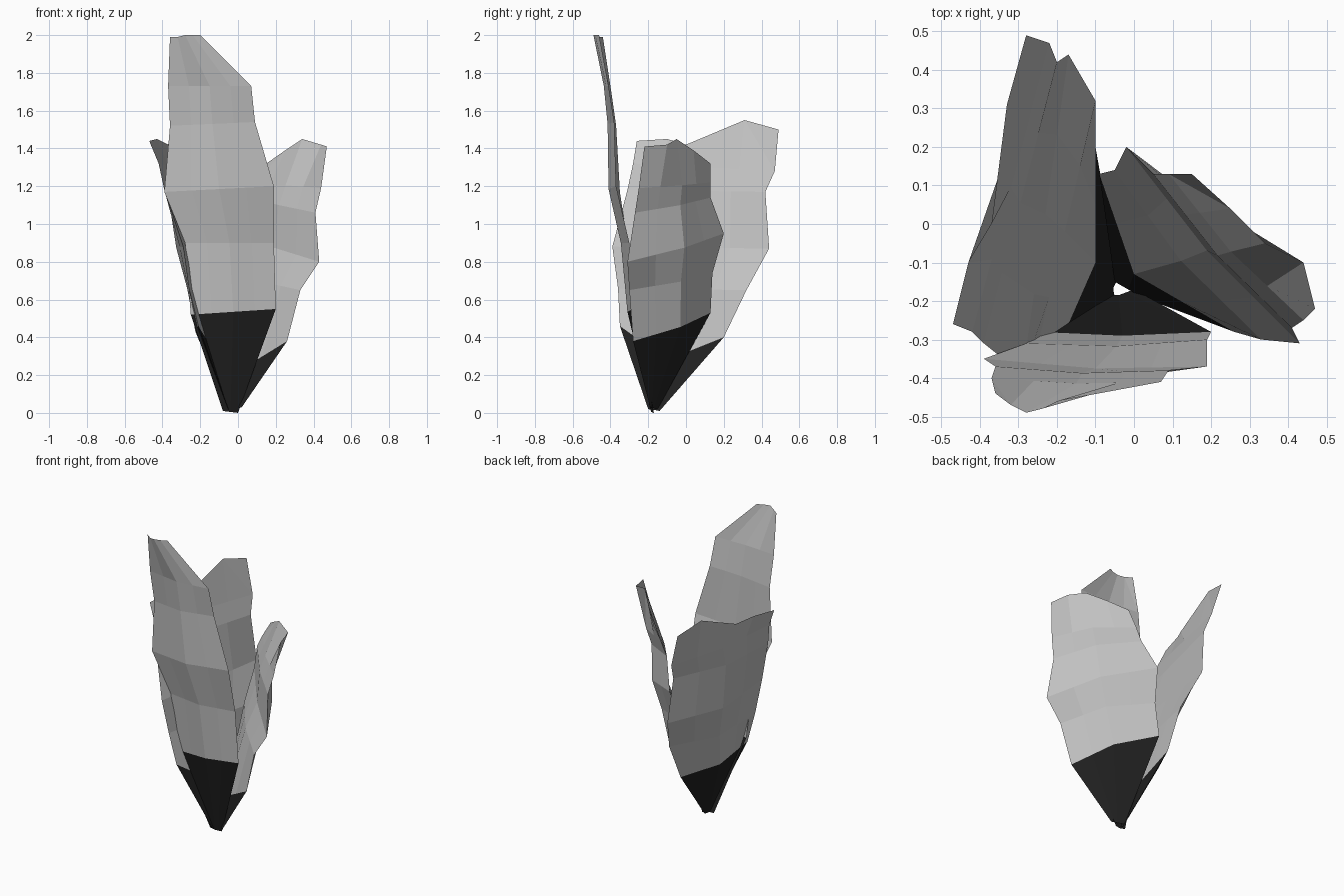
import bpy
import bmesh
from mathutils import Vector

default_cube = bpy.data.objects.get("Cube")
if default_cube:
    bpy.data.objects.remove(default_cube, do_unlink=True)


def make_material(name, value):
    material = bpy.data.materials.new(name)
    material.use_nodes = True
    colour = (value, value, value, 1)
    material.diffuse_color = colour
    for node in material.node_tree.nodes:
        if node.type == "BSDF_PRINCIPLED":
            node.inputs["Base Color"].default_value = colour
            node.inputs["Roughness"].default_value = 0.8
    return material


pale_grey = make_material("pale grey leaf", 0.54)
dark_base = make_material("black leaf base", 0.015)


def cross_section(first, second, ridge):
    """Five points from one edge over the ridge to the other edge."""
    return [first, (first + ridge) / 2, ridge, (ridge + second) / 2, second]


def make_leaf(name, outward, rows, tip, pit, hollow):
    """Each row holds both edges and the ridge bulge; the tip is a five-point crest.
    The pit is the middle of the dark edge on the inside."""
    outward = Vector(outward).normalized()
    bm = bmesh.new()
    outer, inner = [], []
    for index, (first, second, bulge) in enumerate(rows):
        first, second = Vector(first), Vector(second)
        middle = (first + second) / 2
        ridge = middle + outward * bulge
        skin = [bm.verts.new(p) for p in cross_section(first, second, ridge)]
        back = list(skin)
        # The inside is flatter than the outside and meets it at sharp edges
        if index > 0:
            valley = Vector(pit) if index == 1 else middle + outward * bulge * hollow
            flat = cross_section(first, second, valley)
            back[1:-1] = [bm.verts.new(p) for p in flat[1:-1]]
        outer.append(skin)
        inner.append(back)
    crest = [bm.verts.new(p) for p in tip]
    outer.append(crest)
    inner.append(crest)

    for row in range(len(rows)):
        for col in range(len(crest) - 1):
            for grid in (outer, inner):
                face = bm.faces.new((grid[row][col], grid[row][col + 1],
                                     grid[row + 1][col + 1], grid[row + 1][col]))
                face.material_index = int(row == 0)

    bmesh.ops.recalc_face_normals(bm, faces=bm.faces)
    mesh = bpy.data.meshes.new(name)
    bm.to_mesh(mesh)
    bm.free()
    mesh.materials.append(pale_grey)
    mesh.materials.append(dark_base)
    leaf = bpy.data.objects.new(name, mesh)
    bpy.context.collection.objects.link(leaf)
    return leaf


# Tall leaf at the front
make_leaf("front_leaf", (0, -1, 0), [
    ((-.08, -.18, .01), (0, -.17, 0), .01),
    ((-.25, -.28, .52), (.2, -.28, .55), .03),
    ((-.28, -.31, .9), (.19, -.3, .9), .04),
    ((-.39, -.35, 1.17), (.19, -.37, 1.2), .05),
    ((-.36, -.37, 1.52), (.09, -.38, 1.54), .04),
    ((-.37, -.4, 1.73), (.07, -.41, 1.73), .03),
], [(-.36, -.44, 1.99), (-.32, -.47, 1.99), (-.28, -.49, 2),
    (-.24, -.48, 2), (-.2, -.46, 2)], pit=(-.03, -.29, .53), hollow=0.3)

# Shorter leaf at the back, on the +x side
make_leaf("back_left_leaf", (.75, .66, 0), [
    ((-.05, -.15, .02), (.02, -.19, .03), 0),
    ((-.09, .13, .53), (.26, -.28, .38), .07),
    ((-.05, .14, .74), (.33, -.3, .65), .08),
    ((-.02, .2, .95), (.43, -.31, .8), .07),
    ((.05, .13, 1.14), (.41, -.27, 1.06), .06),
    ((.09, .13, 1.22), (.44, -.25, 1.19), .06),
], [(.15, .13, 1.32), (.25, .04, 1.39), (.34, -.05, 1.45),
    (.44, -.1, 1.42), (.47, -.22, 1.41)], pit=(0, -.13, .22), hollow=-0.3)

# Broad leaf wrapping the -x side, with a two-lobed crest
make_leaf("right_leaf", (-.88, .47, 0), [
    ((-.04, -.14, .01), (-.05, -.2, .02), .01),
    ((-.1, .2, .4), (-.21, -.35, .46), .08),
    ((-.1, .32, .65), (-.26, -.36, .66), .1),
    ((-.17, .44, .87), (-.29, -.39, .88), .11),
    ((-.2, .42, 1.17), (-.39, -.31, 1.18), .07),
    ((-.22, .47, 1.28), (-.42, -.28, 1.32), .04),
], [(-.28, .49, 1.5), (-.33, .31, 1.55), (-.37, 0, 1.42),
    (-.43, -.1, 1.45), (-.47, -.26, 1.44)], pit=(-.1, -.1, .28), hollow=0)
